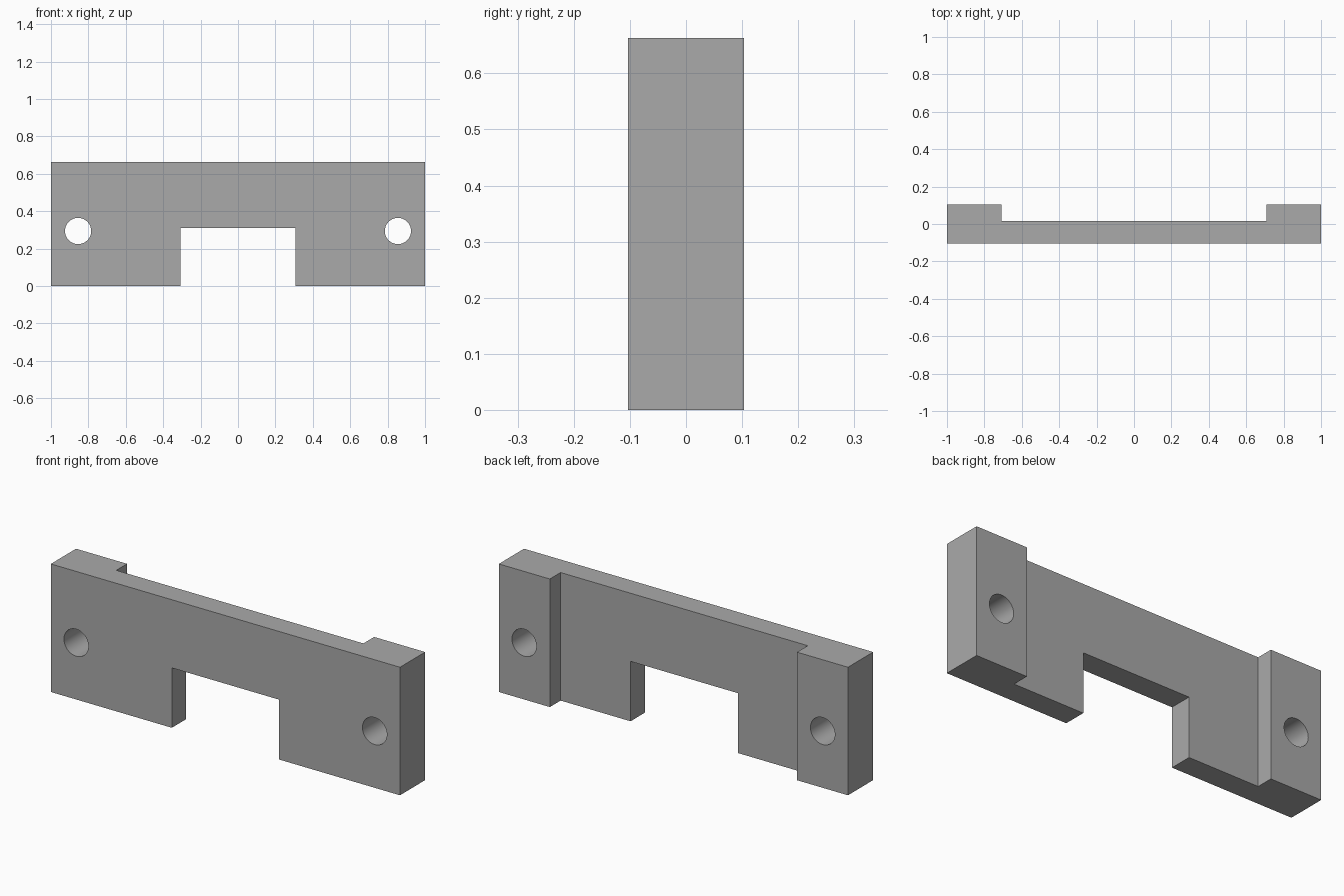
import bpy
import bmesh
import math
from mathutils import Vector

if "Cube" in bpy.data.objects:
    bpy.data.objects.remove(bpy.data.objects["Cube"], do_unlink=True)

HEIGHT = 0.663
HALF_DEPTH = 0.103
WEB_BACK = 0.015      # rear face of the thin middle section
PAD_INNER = 0.708     # inner edge of each thick end pad
NOTCH_HALF, NOTCH_TOP = 0.307, 0.31
HOLE_X, HOLE_Z, HOLE_R = 0.855, 0.294, 0.07

grey = bpy.data.materials.new("plain grey")
grey.use_nodes = True
colour = (0.4, 0.4, 0.4, 1)
grey.diffuse_color = colour
grey.node_tree.nodes["Principled BSDF"].inputs["Base Color"].default_value = colour


def prism(name, outline, direction):
    """Extrude a closed outline along a direction."""
    bm = bmesh.new()
    face = bm.faces.new([bm.verts.new(p) for p in outline])
    result = bmesh.ops.extrude_face_region(bm, geom=[face])
    moved = [g for g in result["geom"] if isinstance(g, bmesh.types.BMVert)]
    bmesh.ops.translate(bm, verts=moved, vec=Vector(direction))
    bmesh.ops.recalc_face_normals(bm, faces=bm.faces)
    mesh = bpy.data.meshes.new(name)
    bm.to_mesh(mesh)
    bm.free()
    mesh.materials.append(grey)
    obj = bpy.data.objects.new(name, mesh)
    bpy.context.collection.objects.link(obj)
    return obj


# Bracket body: plan outline with a thick pad at each end
half = [(1, -HALF_DEPTH), (1, HALF_DEPTH), (PAD_INNER, HALF_DEPTH), (PAD_INNER, WEB_BACK)]
plan = half + [(-x, y) for x, y in reversed(half)]
bracket = prism("mounting_bracket", [(x, y, 0) for x, y in plan], (0, 0, HEIGHT))

# Cutters: the lower notch and a bolt hole through each pad
through = (0, 1, 0)
notch = [(-NOTCH_HALF, -0.2), (NOTCH_HALF, -0.2), (NOTCH_HALF, NOTCH_TOP), (-NOTCH_HALF, NOTCH_TOP)]
cutters = [prism("notch_cutter", [(x, -0.5, z) for x, z in notch], through)]
for side, name in ((1, "left"), (-1, "right")):
    angles = [math.tau * i / 64 for i in range(64)]
    circle = [(side * HOLE_X + HOLE_R * math.cos(a), -0.5, HOLE_Z + HOLE_R * math.sin(a)) for a in angles]
    cutters.append(prism(name + "_hole_cutter", circle, through))

bpy.ops.object.select_all(action="DESELECT")
bracket.select_set(True)
bpy.context.view_layer.objects.active = bracket
for cutter in cutters:
    cutter.hide_render = True
    mod = bracket.modifiers.new(cutter.name, "BOOLEAN")
    mod.operation = "DIFFERENCE"
    mod.solver = "EXACT"
    mod.object = cutter
    bpy.ops.object.modifier_apply(modifier=mod.name)
    bpy.data.objects.remove(cutter, do_unlink=True)

# Smooth bores, sharp edges
bpy.ops.object.shade_smooth_by_angle(angle=math.radians(30))
